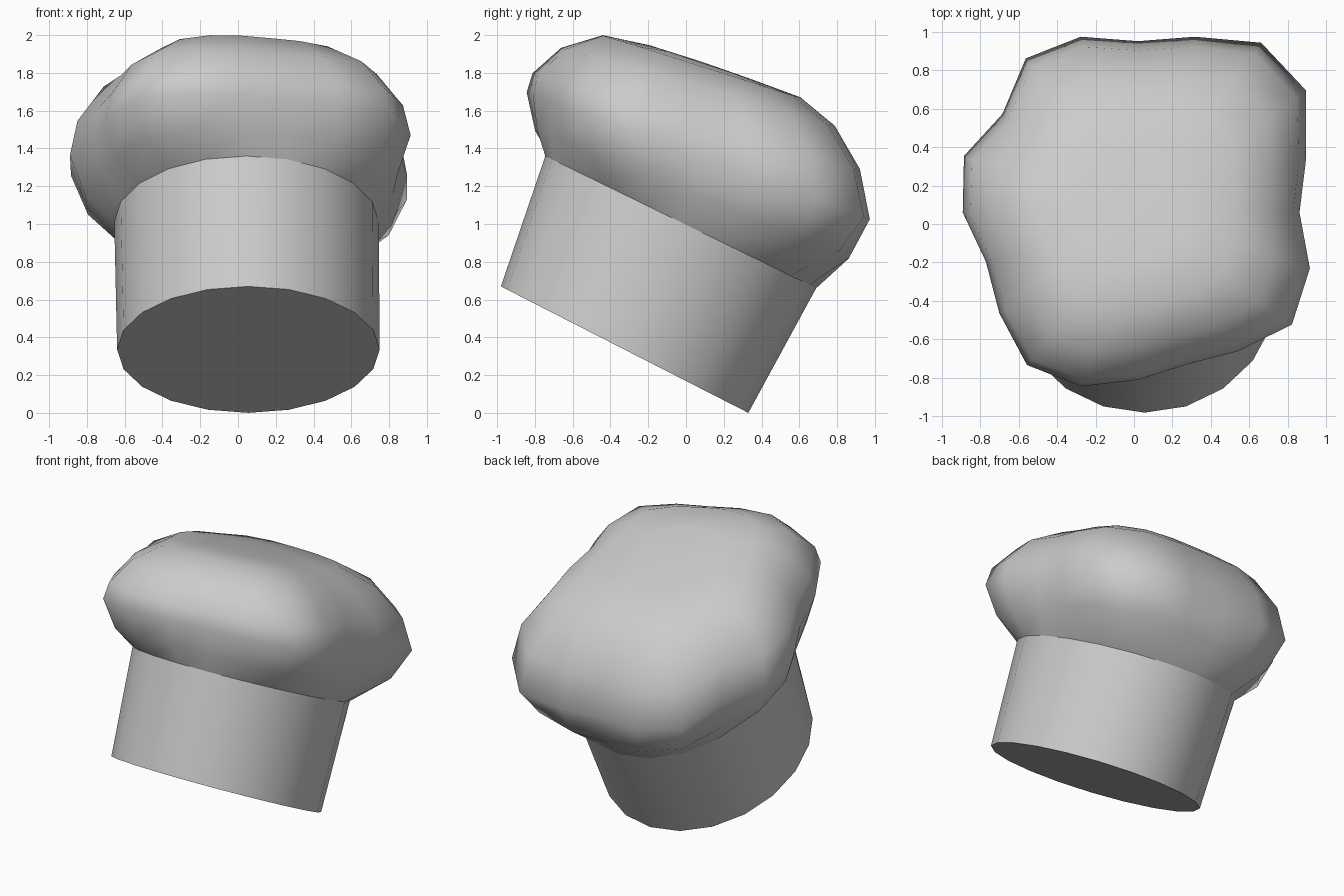
import bpy, bmesh, math

if "Cube" in bpy.data.objects:
    bpy.data.objects.remove(bpy.data.objects["Cube"])

N = 20
ANG = [2 * math.pi * i / N for i in range(N)]

# lobed outline of the puffy crown: radius every 18 degrees from +x
LOBES = [.84, .92, 1.08, 1.09, .96, .89, .96, .99, .87, .95,
         .91, .83, .89, .98, .95, .87, .83, .89, .99, .94]
MEAN = sum(LOBES) / N


def ellipse(cx, cy, cz, rx, ry, slope):
    """Tilted ring whose height falls with y."""
    return [(cx + rx * math.cos(a), cy + ry * math.sin(a),
             cz - slope * ry * math.sin(a)) for a in ANG]


def lobed(scale, front, back, flatten, cy):
    """Scaled lobed ring, lifted above the tilted widest plane."""
    ring = []
    for a, r in zip(ANG, LOBES):
        r = scale * (r + (MEAN - r) * flatten)
        x, y = 0.02 + r * math.cos(a), cy + r * math.sin(a)
        lift = (front + back) / 2 + (back - front) / 2 * math.sin(a)
        ring.append((x, y, 1.385 - 0.37 * y + lift))
    return ring


def blend(a, b, txy, tz):
    return [(p[0] + (q[0] - p[0]) * txy, p[1] + (q[1] - p[1]) * txy,
             p[2] + (q[2] - p[2]) * tz) for p, q in zip(a, b)]


def loft(name, rings, tip=None, bottom=False, angle=30):
    bm = bmesh.new()
    vs = [[bm.verts.new(p) for p in ring] for ring in rings]
    for lo, hi in zip(vs, vs[1:]):
        for i in range(N):
            j = (i + 1) % N
            bm.faces.new((lo[i], lo[j], hi[j], hi[i]))
    if bottom:
        bm.faces.new(vs[0][::-1])
    if tip:
        t = bm.verts.new(tip)
        for i in range(N):
            bm.faces.new((vs[-1][i], vs[-1][(i + 1) % N], t))
    me = bpy.data.meshes.new(name)
    bm.to_mesh(me)
    bm.free()
    ob = bpy.data.objects.new(name, me)
    bpy.context.collection.objects.link(ob)
    bpy.ops.object.select_all(action='DESELECT')
    ob.select_set(True)
    bpy.context.view_layer.objects.active = ob
    bpy.ops.object.shade_smooth_by_angle(angle=math.radians(angle))
    return ob


# straight head band, tilted back, closed underneath
base = ellipse(0.055, -0.325, 0.335, 0.695, 0.655, 0.511)
rim = ellipse(0.045, -0.028, 1.01, 0.70, 0.717, 0.488)
loft("hat_band", [base, rim], bottom=True)

# puffy lobed crown
widest = lobed(1.0, 0, 0, 0, 0.06)
loft("hat_crown", [
    rim,
    blend(rim, widest, 0.66, 0.42),
    widest,
    lobed(0.955, 0.11, 0.25, 0.05, 0.05),
    lobed(0.80, 0.30, 0.43, 0.15, 0.06),
    lobed(0.58, 0.45, 0.51, 0.35, 0.08),
    lobed(0.30, 0.49, 0.51, 0.7, 0.08),
], tip=(0.02, 0.08, 1.86), angle=70)
